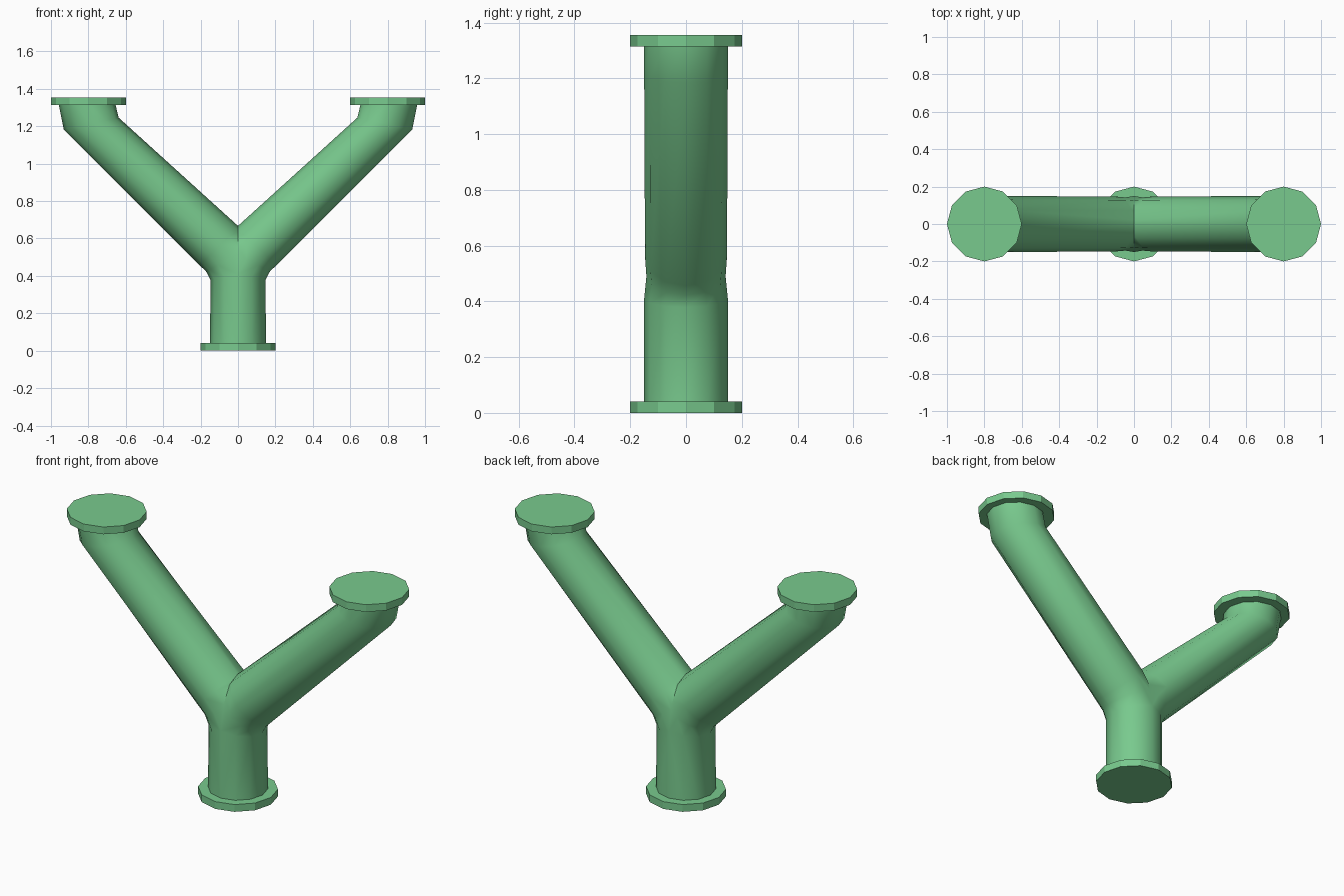
import bpy, bmesh, math
from mathutils import Vector, Matrix

cube = bpy.data.objects.get("Cube")
if cube:
    bpy.data.objects.remove(cube, do_unlink=True)

SIDES = 12

green = bpy.data.materials.new("soft_green")
color = (0.19, 0.59, 0.27, 1)
green.diffuse_color = color
green.use_nodes = True
green.node_tree.nodes["Principled BSDF"].inputs["Base Color"].default_value = color


def finish(bm, name, smooth_angle):
    bmesh.ops.recalc_face_normals(bm, faces=bm.faces)
    mesh = bpy.data.meshes.new(name)
    bm.to_mesh(mesh)
    bm.free()
    mesh.materials.append(green)
    obj = bpy.data.objects.new(name, mesh)
    bpy.context.collection.objects.link(obj)
    bpy.ops.object.select_all(action='DESELECT')
    obj.select_set(True)
    bpy.context.view_layer.objects.active = obj
    bpy.ops.object.shade_smooth_by_angle(angle=math.radians(smooth_angle))


def ring(bm, x, z, lean, radius):
    """Pipe section centred at (x, 0, z), its axis leaning towards +x."""
    across = Vector((math.cos(lean), 0, -math.sin(lean)))
    verts = []
    for i in range(SIDES):
        a = math.tau * i / SIDES
        offset = across * math.cos(a) + Vector((0, math.sin(a), 0))
        verts.append(bm.verts.new(Vector((x, 0, z)) + offset * radius))
    return verts


# Forked pipe: sweep from stem to one arm, cut at the middle, mirror
bm = bmesh.new()
path = [  # x, z, lean in degrees, radius
    (0, 0.02, 0, 0.15),
    (0, 0.41, 12, 0.15),
    (0.045, 0.49, 28, 0.142),
    (0.10, 0.56, 45, 0.147),
    (0.785, 1.215, 12, 0.15),
    (0.81, 1.33, 3, 0.15),
]
rings = [ring(bm, x, z, math.radians(lean), r) for x, z, lean, r in path]
for low, high in zip(rings, rings[1:]):
    for i in range(SIDES):
        j = (i + 1) % SIDES
        bm.faces.new((low[i], low[j], high[j], high[i]))
bm.faces.new(rings[0])
bm.faces.new(rings[-1])
everything = bm.verts[:] + bm.edges[:] + bm.faces[:]
bmesh.ops.bisect_plane(bm, geom=everything, dist=0.0001, plane_co=(0, 0, 0),
                       plane_no=(1, 0, 0), clear_inner=True)
everything = bm.verts[:] + bm.edges[:] + bm.faces[:]
bmesh.ops.mirror(bm, geom=everything, matrix=Matrix(), merge_dist=0.0005, axis='X')
finish(bm, "forked_pipe", 60)

# End flanges
for name, x, z in (("base_flange", 0, 0.02),
                   ("left_flange", 0.8, 1.335),
                   ("right_flange", -0.8, 1.335)):
    bm = bmesh.new()
    bmesh.ops.create_cone(bm, cap_ends=True, segments=SIDES, radius1=0.2,
                          radius2=0.2, depth=0.04,
                          matrix=Matrix.Translation((x, 0, z)))
    finish(bm, name, 20)
